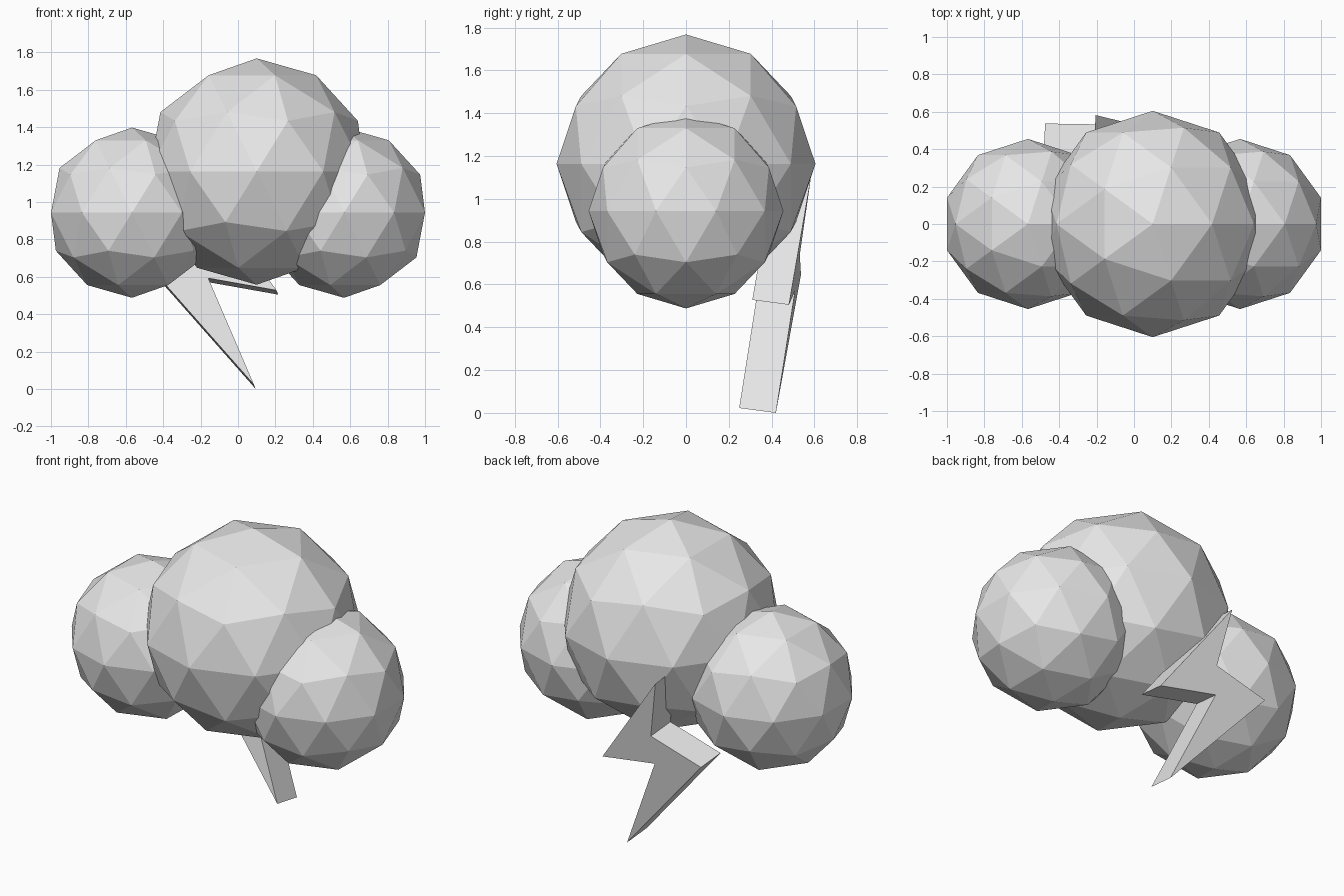
import bpy
import bmesh
from mathutils import Vector

default_cube = bpy.data.objects.get("Cube")
if default_cube:
    bpy.data.objects.remove(default_cube, do_unlink=True)


def make_material(name, color):
    mat = bpy.data.materials.new(name)
    mat.use_nodes = True
    mat.diffuse_color = color
    mat.node_tree.nodes["Principled BSDF"].inputs["Base Color"].default_value = color
    return mat


pale_grey = make_material("pale_grey", (0.8, 0.8, 0.8, 1))


def finish(bm, name, location=(0, 0, 0)):
    bmesh.ops.recalc_face_normals(bm, faces=bm.faces)
    mesh = bpy.data.meshes.new(name)
    bm.to_mesh(mesh)
    bm.free()
    mesh.materials.append(pale_grey)
    obj = bpy.data.objects.new(name, mesh)
    obj.location = location
    bpy.context.collection.objects.link(obj)
    return obj


def puff(name, radius, location):
    bm = bmesh.new()
    bmesh.ops.create_icosphere(bm, subdivisions=2, radius=radius)
    finish(bm, name, location)


# Cloud: one large faceted puff between two smaller ones
puff("cloud_middle", 0.605, (0.1, 0, 1.163))
for side, x in (("left", 0.567), ("right", -0.567)):
    puff("cloud_" + side, 0.455, (x, 0, 0.943))

# Lightning bolt: zigzag outline on a leaning plane, extruded towards the front
outline = [(-0.205, 1.09), (-0.14, 0.74), (-0.475, 0.645),
           (0.095, 0.0), (-0.15, 0.57), (0.215, 0.505)]
forward = Vector((-0.054, -1, 0.134)).normalized() * 0.173

bm = bmesh.new()
back = bm.faces.new([bm.verts.new((x, 0.425 - 0.054 * x + 0.134 * z, z))
                     for x, z in outline])
extruded = bmesh.ops.extrude_face_region(bm, geom=[back], use_keep_orig=True)
bmesh.ops.translate(bm, vec=forward, verts=[v for v in extruded["geom"]
                                            if isinstance(v, bmesh.types.BMVert)])
finish(bm, "lightning_bolt")
